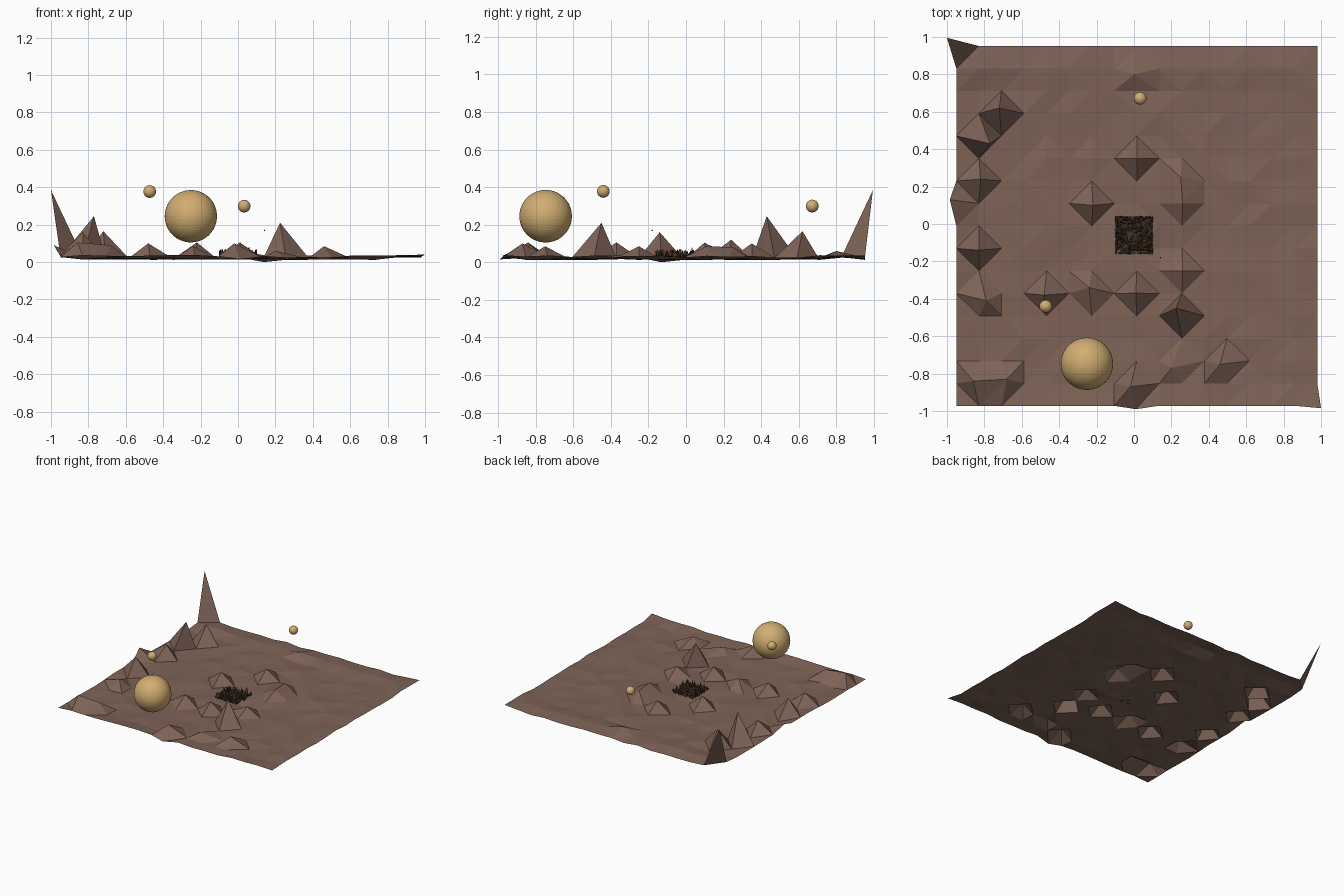
import bpy, bmesh, random
from mathutils import Vector

if "Cube" in bpy.data.objects:
    bpy.data.objects.remove(bpy.data.objects["Cube"])

random.seed(4)


def material(name, color):
    m = bpy.data.materials.new(name)
    m.diffuse_color = (*color, 1)
    m.use_nodes = True
    m.node_tree.nodes["Principled BSDF"].inputs["Base Color"].default_value = m.diffuse_color
    return m


SOIL = material("soil", (0.21, 0.125, 0.095))
SCRUB = material("dark_scrub", (0.07, 0.04, 0.02))
SAND = material("sand", (0.64, 0.42, 0.17))


def finish(bm, name, mat):
    mesh = bpy.data.meshes.new(name)
    bm.to_mesh(mesh)
    bm.free()
    mesh.materials.append(mat)
    ob = bpy.data.objects.new(name, mesh)
    bpy.context.collection.objects.link(ob)
    return ob


def sheet(x0, x1, y0, y1, n):
    """Flat n x n grid; returns bmesh and vertices indexed [column][row]."""
    bm = bmesh.new()
    v = [[bm.verts.new((x0 + (x1 - x0) * i / n, y0 + (y1 - y0) * j / n, 0))
          for j in range(n + 1)] for i in range(n + 1)]
    for i in range(n):
        for j in range(n):
            bm.faces.new((v[i][j], v[i + 1][j], v[i + 1][j + 1], v[i][j + 1]))
    return bm, v


# Ground sheet: gently uneven, rims curled up a little
N = 16
bm, v = sheet(-0.95, 0.98, -0.972, 0.952, N)
for i in range(N + 1):
    for j in range(N + 1):
        z = random.uniform(0.012, 0.026)
        if j in (0, 15) or i in (0, 15, 16):
            z += 0.012
        v[i][j].co.z = z

# Pulled-up peaks: column, row -> x, y, z
peaks = {
    (0, 16): (-1.0, 0.995, 0.385), (2, 13): (-0.72, 0.62, 0.165),
    (1, 12): (-0.77, 0.43, 0.245), (1, 10): (-0.82, 0.24, 0.12),
    (0, 9): (-0.985, 0.13, 0.09), (1, 7): (-0.83, -0.14, 0.16),
    (1, 5): (-0.79, -0.41, 0.09), (2, 1): (-0.68, -0.83, 0.09),
    (1, 1): (-0.86, -0.84, 0.105), (4, 5): (-0.48, -0.38, 0.10),
    (6, 5): (-0.24, -0.34, 0.085), (8, 5): (0.01, -0.37, 0.105),
    (10, 4): (0.225, -0.45, 0.21), (10, 6): (0.26, -0.25, 0.085),
    (6, 9): (-0.22, 0.10, 0.105), (8, 11): (0.015, 0.35, 0.10),
    (10, 9): (0.26, 0.11, 0.085), (10, 10): (0.25, 0.25, 0.08),
    (8, 1): (-0.02, -0.87, 0.10), (10, 2): (0.2, -0.77, 0.06),
    (12, 2): (0.46, -0.75, 0.085), (8, 15): (0.0, 0.80, 0.06),
    (8, 0): (0.01, -0.99, 0.015), (16, 0): (1.0, -0.985, 0.04),
    (9, 7): (0.14, -0.13, 0.0),
}
for (i, j), p in peaks.items():
    v[i][j].co = Vector(p)
bmesh.ops.triangulate(bm, faces=bm.faces[:], quad_method='SHORT_EDGE')
finish(bm, "ground", SOIL)

# Spiky dark patch in the middle
M = 24
bm, v = sheet(-0.1, 0.1, -0.16, 0.04, M)
for i in range(M + 1):
    for j in range(M + 1):
        edge = min(i, j, M - i, M - j)
        z = 0.022 + random.random() ** 3 * (0.05 if edge < 5 else 0.025)
        if random.random() < 0.03:
            z += random.uniform(0.015, 0.04)
        v[i][j].co += Vector((random.uniform(-.003, .003), random.uniform(-.003, .003), z))
finish(bm, "scrub_patch", SCRUB)


# Floating balls
def ball(name, loc, r, sub, mat):
    b = bmesh.new()
    bmesh.ops.create_icosphere(b, subdivisions=sub, radius=r)
    finish(b, name, mat).location = loc


ball("large_ball", (-0.252, -0.747, 0.245), 0.14, 4, SAND)
ball("small_ball_front", (-0.472, -0.44, 0.377), 0.034, 3, SAND)
ball("small_ball_back", (0.033, 0.672, 0.299), 0.034, 3, SAND)
ball("speck", (0.142, -0.18, 0.17), 0.004, 1, SCRUB)
